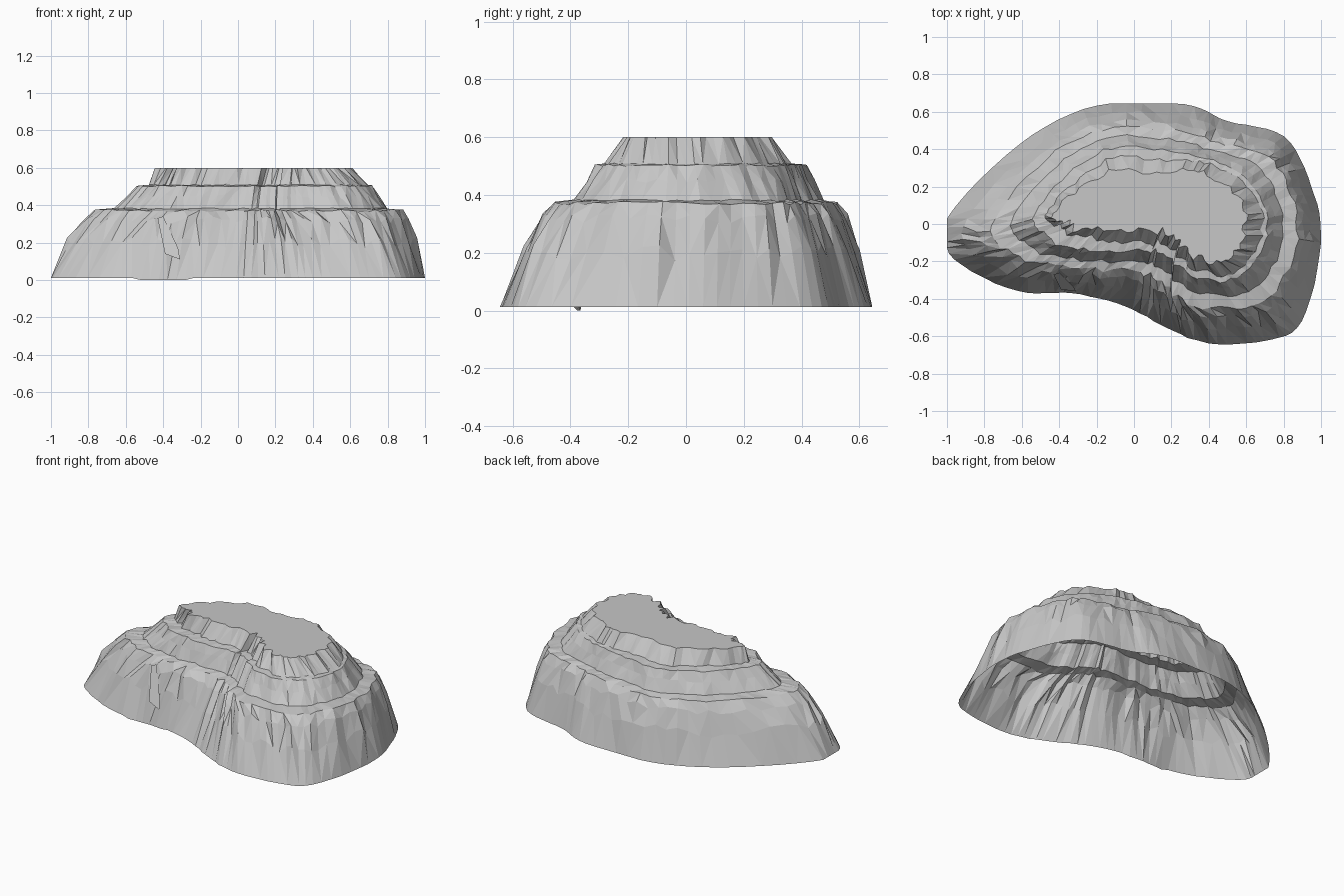
import bpy
import bmesh
import random
from mathutils import Vector

cube = bpy.data.objects.get("Cube")
if cube:
    bpy.data.objects.remove(cube, do_unlink=True)

random.seed(11)
STEPS = 6  # columns between neighbouring outline points

# Matching outlines of the terraces, counter-clockwise from the left tip
foot = [(-1, .03), (-.96, -.19), (-.62, -.36), (-.33, -.37), (-.05, -.44), (.18, -.56),
        (.4, -.64), (.7, -.625), (.9, -.52), (1, -.1), (.95, .2), (.8, .47),
        (.5, .55), (.27, .64), (-.2, .635), (-.61, .43)]
lower_rim = [(-.75, .03), (-.71, -.13), (-.5, -.22), (-.25, -.24), (0, -.26), (.14, -.32),
             (.28, -.44), (.55, -.455), (.77, -.36), (.88, -.08), (.83, .2), (.69, .38),
             (.45, .44), (.22, .51), (-.17, .51), (-.47, .36)]
middle_rim = [(-.53, .07), (-.51, -.04), (-.36, -.13), (-.17, -.15), (.05, -.15), (.15, -.17),
              (.28, -.27), (.46, -.31), (.63, -.24), (.71, -.06), (.69, .12), (.55, .29),
              (.36, .36), (.15, .4), (-.12, .41), (-.36, .27)]
summit = [(-.44, .06), (-.38, 0), (-.28, -.04), (-.1, -.04), (.08, -.05), (.2, -.08),
          (.28, -.17), (.4, -.21), (.53, -.19), (.59, -.06), (.59, .1), (.46, .23),
          (.32, .29), (.12, .28), (-.1, .3), (-.3, .2)]


def smooth_outline(points):
    """Closed spline through the outline points."""
    p = [Vector(q) for q in points]
    n = len(p)
    result = []
    for i in range(n):
        a, b, c, d = (p[(i + k) % n] for k in (-1, 0, 1, 2))
        for s in range(STEPS):
            t = s / STEPS
            result.append(b + (c - a) * t / 2 + (a * 2 - b * 5 + c * 4 - d) * t * t / 2
                          + (b * 3 - a - c * 3 + d) * t ** 3 / 2)
    return result


def outward(ring, i):
    """Unit normal pointing away from a closed ring."""
    along = ring[(i + 1) % len(ring)] - ring[i - 1]
    return Vector((along.y, -along.x)).normalized()


foot, lower_rim, middle_rim, summit = map(smooth_outline, (foot, lower_rim, middle_rim, summit))
COUNT = len(foot)

# Each layer: outer outline, inner outline, blend, lean to the right, height,
# roughness, height variation
layers = [
    (foot, lower_rim, 0, 0, .012, .002, 0),
    (foot, lower_rim, .42, 0, .2, .01, .03),
    (foot, lower_rim, .75, 0, .32, .013, .02),
    (foot, lower_rim, 1, 0, .372, .013, .006),
    (lower_rim, middle_rim, .48, 0, .382, .009, .004),
    (lower_rim, middle_rim, .78, 0, .45, .008, .008),
    (lower_rim, middle_rim, 1, 0, .503, .01, .004),
    (middle_rim, summit, .45, .35, .508, .015, .003),
    (middle_rim, summit, 1, 0, .6, .019, 0),
]

# Gullies are shared by all the layers and are deeper on the front face
gully = []
for i in range(COUNT):
    front = foot[i].y < -.1
    notch = 1.2 if front and random.random() < .15 else 0
    gully.append(random.uniform(-1, 1) * (1 if front else .6) - notch)

rock = bmesh.new()
rings = []
for outer, inner, blend, lean, height, rough, variation in layers:
    ring = []
    for i in range(COUNT):
        flat = outer[i].lerp(inner[i], blend - lean * outer[i].x)
        push = rough * (gully[i] + random.uniform(-.5, .5) - .4)
        flat += outward(outer, i) * push
        z = height + random.uniform(-variation, variation)
        if height < .1 and -.55 < flat.x < -.25 and flat.y < 0:
            z = 0  # small dip under the front edge
        x = max(-1, min(1, flat.x))
        y = max(-.645, min(.645, flat.y))
        ring.append(rock.verts.new((x, y, z)))
    rings.append(ring)

# Cliffs and shelves, with the diagonals turned at random
for low, high in zip(rings, rings[1:]):
    for i in range(COUNT):
        j = (i + 1) % COUNT
        a, b, c, d = low[i], low[j], high[j], high[i]
        if random.random() < .5:
            triangles = ((a, b, c), (a, c, d))
        else:
            triangles = ((a, b, d), (b, c, d))
        for corners in triangles:
            rock.faces.new(corners)

# Level plateau; the underside stays open
rock.faces.new(rings[-1])


def make_object(name, bm, material):
    mesh = bpy.data.meshes.new(name)
    bm.to_mesh(mesh)
    bm.free()
    mesh.materials.append(material)
    obj = bpy.data.objects.new(name, mesh)
    bpy.context.collection.objects.link(obj)


stone = bpy.data.materials.new("grey stone")
stone.use_nodes = True
grey = (.57, .57, .57, 1)
stone.diffuse_color = grey
stone.node_tree.nodes["Principled BSDF"].inputs["Base Color"].default_value = grey

make_object("terraced_rock", rock, stone)

# Loose slab leaning on the front cliff
slab = bmesh.new()
corners = [(-.43, -.27, .33), (-.39, -.35, .14), (-.31, -.36, .11), (-.32, -.34, .17), (-.4, -.26, .34)]
slab.faces.new([slab.verts.new(c) for c in corners])
make_object("cliff_slab", slab, stone)
